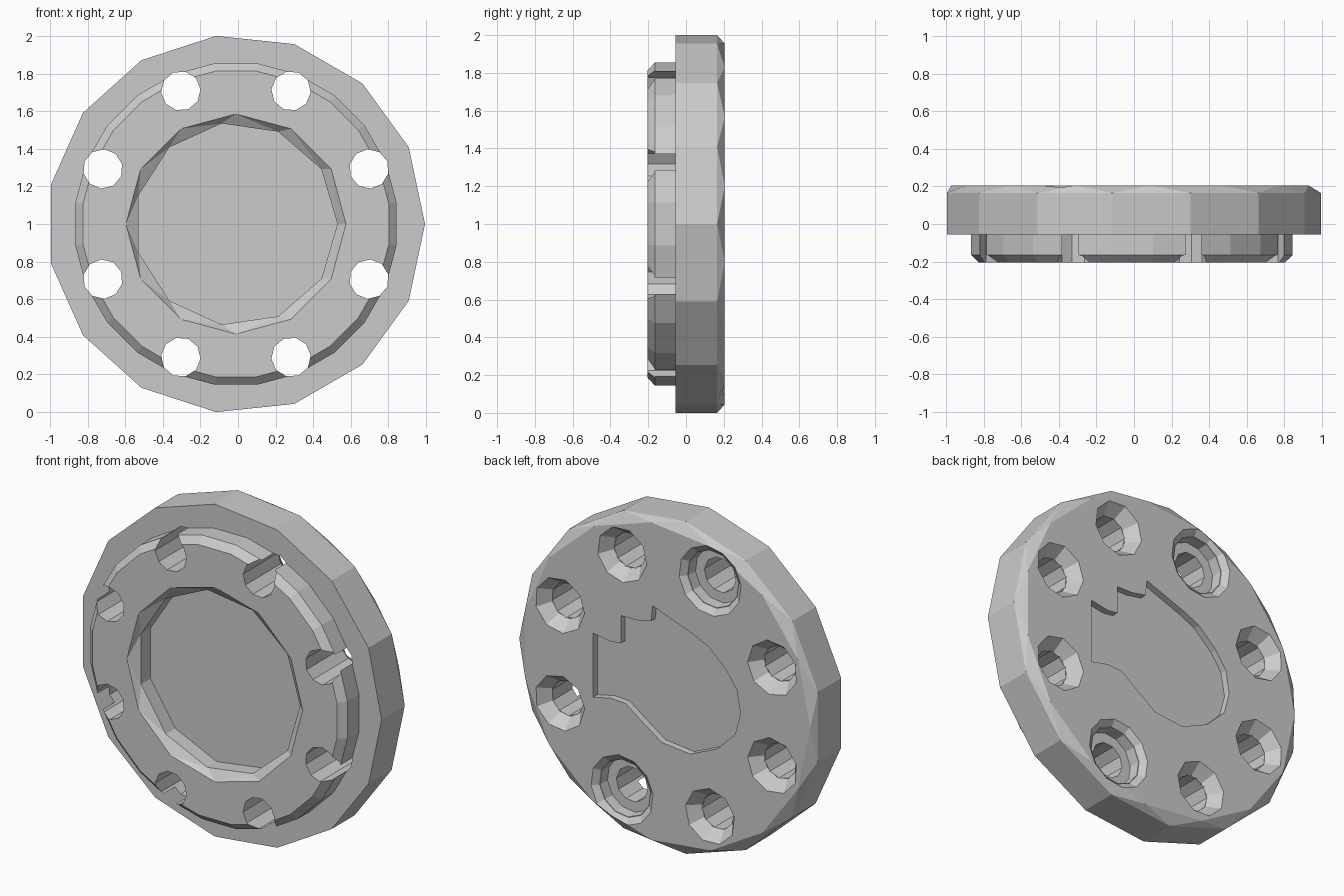
import bpy, bmesh
from math import sin, cos, pi, tau, radians

if "Cube" in bpy.data.objects:
    bpy.data.objects.remove(bpy.data.objects["Cube"])

CX, CZ = -0.011, 1.0            # axis of the cap (runs along y)


def finish(name, bm):
    bmesh.ops.recalc_face_normals(bm, faces=bm.faces)
    me = bpy.data.meshes.new(name)
    bm.to_mesh(me)
    bm.free()
    ob = bpy.data.objects.new(name, me)
    bpy.context.collection.objects.link(ob)
    return ob


def turned(name, rings, x=CX, z=CZ):
    """Convex turned solid; each ring is (y, radius, sides, phase)."""
    bm = bmesh.new()
    for y, r, n, ph in rings:
        for i in range(n):
            a = ph + tau * i / n
            bm.verts.new((x + r * cos(a), y, z + r * sin(a)))
    bmesh.ops.convex_hull(bm, input=bm.verts)
    bmesh.ops.dissolve_limit(bm, angle_limit=radians(0.5), verts=bm.verts, edges=bm.edges)
    return finish(name, bm)


def plate(name, pts, y0, y1):
    """Outline in x,z around the axis, extruded from y0 to y1."""
    bm = bmesh.new()
    f = bm.faces.new([bm.verts.new((CX + x, y0, CZ + z)) for x, z in pts])
    ext = bmesh.ops.extrude_face_region(bm, geom=[f])
    for v in ext["geom"]:
        if isinstance(v, bmesh.types.BMVert):
            v.co.y = y1
    return finish(name, bm)


def combine(target, other, op):
    m = target.modifiers.new(op, 'BOOLEAN')
    m.operation, m.solver, m.object = op, 'EXACT', other
    bpy.context.view_layer.objects.active = target
    bpy.ops.object.modifier_apply(modifier=m.name)
    bpy.data.objects.remove(other)


# Outer disc with a zigzag chamfer on the back
cap = turned("round_cover", [(-0.055, 1.0055, 15, 0), (0.165, 1.0055, 15, 0),
                             (0.205, 0.96, 15, pi / 15)])

# Raised boss on the front
boss = turned("boss", [(0.02, 0.862, 24, pi / 24), (-0.165, 0.862, 24, pi / 24),
                       (-0.205, 0.82, 24, pi / 24)])
combine(cap, boss, 'UNION')

# Front centre pocket with chamfered mouth
cuts = [turned("pocket_mouth", [(-0.3, 0.585, 12, 0), (-0.205, 0.585, 12, 0),
                                (-0.165, 0.54, 11, 0)]),
        turned("pocket", [(-0.25, 0.54, 11, 0), (-0.075, 0.54, 11, 0)])]

# Shallow stepped keyway recess on the back
key = [(.485, .185), (.485, -.2), (.37, -.175), (.27, -.18), (.16, -.26), (.03, -.35),
       (-.16, -.37), (-.34, -.29), (-.46, -.17), (-.495, -.04), (-.47, .1), (-.4, .2),
       (-.28, .31), (-.17, .36), (.09, .455), (.1, .36), (.2, .34), (.3, .34),
       (.3, .175), (.37, .165)]
cuts.append(plate("keyway", key, 0.165, 0.3))

# Eight bolt holes: two counterbored, six countersunk
for k in range(8):
    a = pi / 8 + k * pi / 4
    x, z = CX + 0.766 * cos(a), CZ + 0.766 * sin(a)
    cuts.append(turned("hole", [(-0.4, 0.105, 10, a), (0.4, 0.105, 10, a)], x, z))
    if k in (2, 6):
        cuts.append(turned("bore_lip", [(0.25, 0.208, 12, a), (0.205, 0.208, 12, a),
                                        (0.175, 0.172, 12, a)], x, z))
        cuts.append(turned("bore", [(0.24, 0.172, 12, a), (0.11, 0.165, 12, a)], x, z))
    else:
        cuts.append(turned("countersink", [(0.25, 0.165, 9, a), (0.205, 0.165, 9, a),
                                           (0.13, 0.107, 9, a)], x, z))

for c in cuts:
    combine(cap, c, 'DIFFERENCE')
